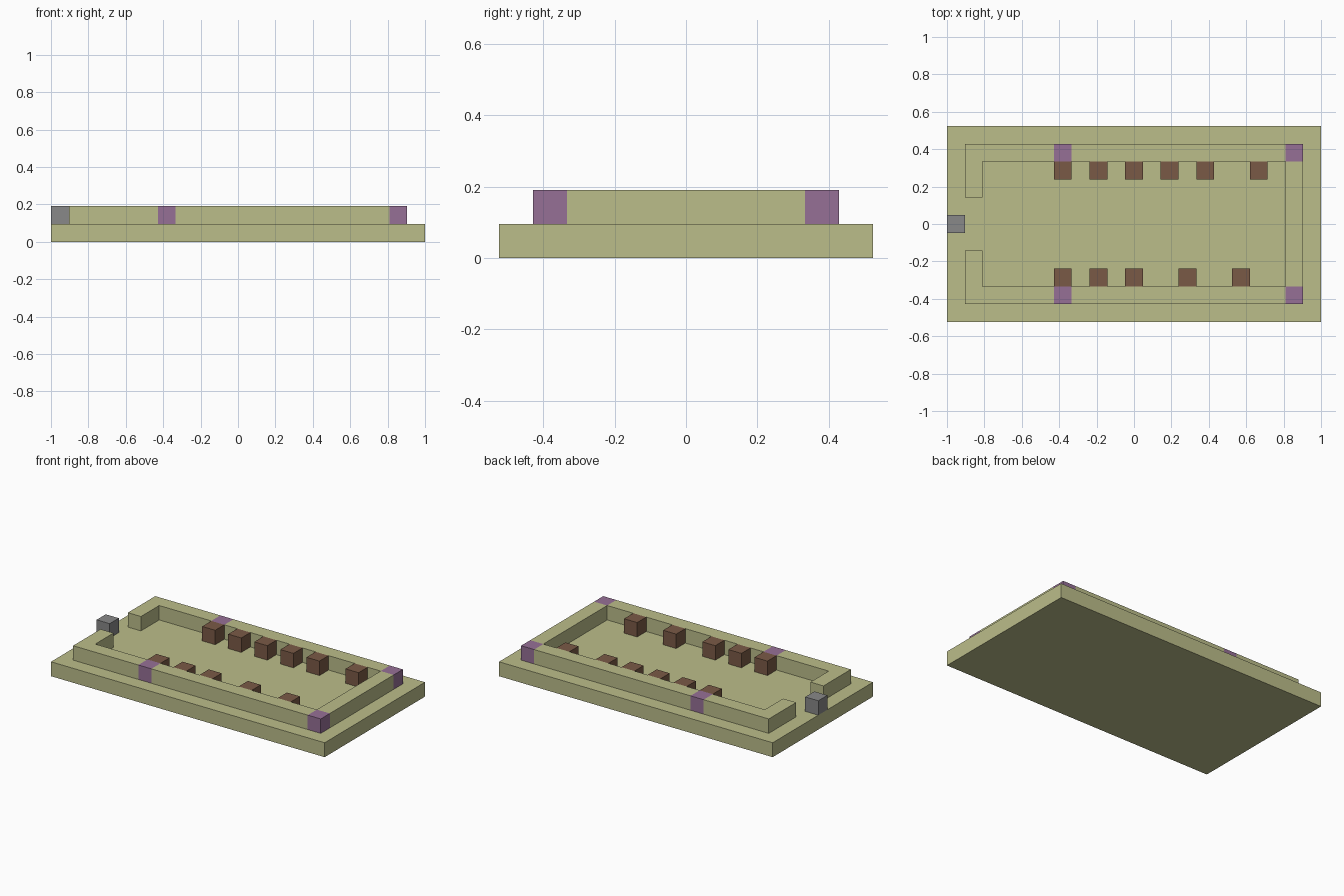
import bpy
import bmesh

cube = bpy.data.objects.get("Cube")
if cube:
    bpy.data.objects.remove(cube, do_unlink=True)

U = 2 / 21  # one block; the plinth is 21 blocks long


def material(name, rgb):
    mat = bpy.data.materials.new(name)
    mat.use_nodes = True
    mat.diffuse_color = (*rgb, 1)
    mat.node_tree.nodes["Principled BSDF"].inputs["Base Color"].default_value = (*rgb, 1)
    return mat


SAND = material("sand", (0.50, 0.51, 0.255))
PURPLE = material("purple", (0.305, 0.162, 0.305))
BROWN = material("brown", (0.195, 0.102, 0.061))
GREY = material("grey", (0.246, 0.246, 0.246))


def prism(name, outline, level, mat):
    """Extrude an outline, given in blocks, by one block."""
    bm = bmesh.new()
    face = bm.faces.new([bm.verts.new((x * U, y * U, level * U)) for x, y in outline])
    top = bmesh.ops.extrude_face_region(bm, geom=[face])["geom"]
    bmesh.ops.translate(bm, vec=(0, 0, U),
                        verts=[v for v in top if isinstance(v, bmesh.types.BMVert)])
    bmesh.ops.recalc_face_normals(bm, faces=bm.faces)
    mesh = bpy.data.meshes.new(name)
    bm.to_mesh(mesh)
    bm.free()
    mesh.materials.append(mat)
    obj = bpy.data.objects.new(name, mesh)
    bpy.context.collection.objects.link(obj)


def box(name, x0, x1, y0, y1, level, mat):
    prism(name, [(x0, y0), (x1, y0), (x1, y1), (x0, y1)], level, mat)


def block(name, x, y, mat):
    box(name, x - .5, x + .5, y - .5, y + .5, 1, mat)


# Plinth
box("plinth", -10.5, 10.5, -5.5, 5.5, 0, SAND)

# Walls along both sides, interrupted by purple blocks
for side, s in (("front", -1), ("back", 1)):
    hook = [(-9.5, 1.5), (-8.5, 1.5), (-8.5, 3.5), (-4.5, 3.5), (-4.5, 4.5), (-9.5, 4.5)]
    prism(side + "_entrance_wall", [(x, y * s) for x, y in hook], 1, SAND)
    box(side + "_long_wall", -3.5, 8.5, *sorted((3.5 * s, 4.5 * s)), 1, SAND)
    block(side + "_wall_marker", -4, 4 * s, PURPLE)
    block(side + "_corner_marker", 9, 4 * s, PURPLE)
box("end_wall", 8.5, 9.5, -3.5, 3.5, 1, SAND)

# Brown blocks lining the inside of the walls
for side, y, places in (("front", -3, (-4, -2, 0, 3, 6)),
                        ("back", 3, (-4, -2, 0, 2, 4, 7))):
    for i, x in enumerate(places, 1):
        block(f"{side}_seat_{i}", x, y, BROWN)

# Grey block outside the entrance
block("entrance_block", -10, 0, GREY)
